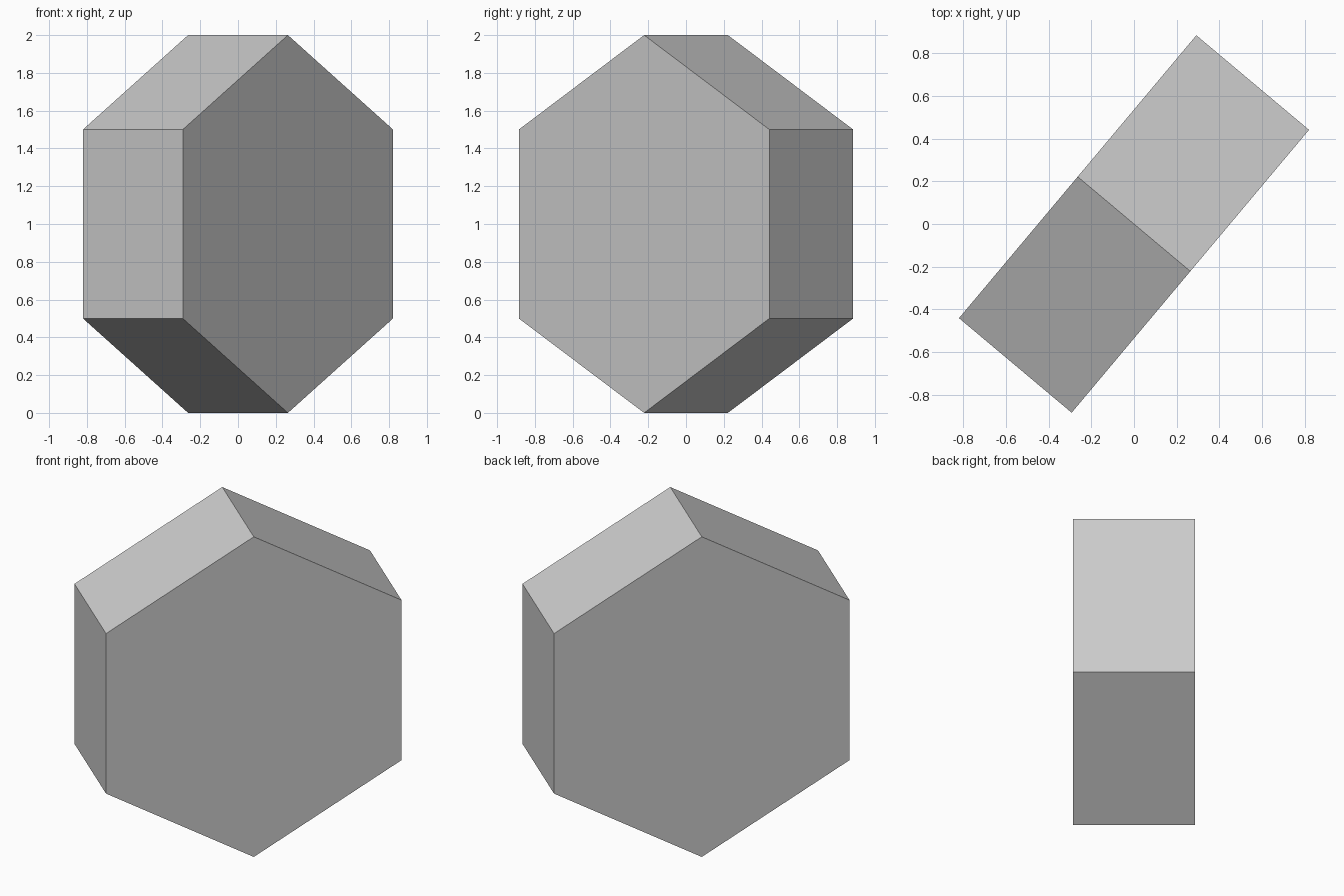
import bpy
from math import pi, radians
from mathutils import Matrix

cube = bpy.data.objects.get("Cube")
if cube:
    bpy.data.objects.remove(cube, do_unlink=True)

RADIUS = 1.0        # corner radius of the hexagon
THICKNESS = 0.69    # distance between the two hexagonal faces
TURN = radians(-40) # heading of the prism axis

# Plain grey material
grey = bpy.data.materials.new("light_grey")
grey.use_nodes = True
colour = (0.6, 0.6, 0.6, 1)
grey.diffuse_color = colour
grey.node_tree.nodes["Principled BSDF"].inputs["Base Color"].default_value = colour

# Hexagonal prism standing on one edge
bpy.ops.mesh.primitive_cylinder_add(vertices=6, radius=RADIUS, depth=THICKNESS)
prism = bpy.context.object
prism.name = prism.data.name = "hexagonal_prism"

# Start with a corner on +x, tip the axis over to x with that corner up, then turn
corner = Matrix.Rotation(pi / 2, 4, "Z")
upright = Matrix.Rotation(pi / 2, 4, "X")
heading = Matrix.Rotation(TURN + pi / 2, 4, "Z")
to_x_corner = Matrix.Identity(4)
if min(abs(v.co.x) for v in prism.data.vertices) > 0.01:
    to_x_corner = corner  # keeps a corner on the y axis
prism.data.transform(Matrix.Translation((0, 0, RADIUS)) @ heading @ upright @ to_x_corner)
prism.data.materials.append(grey)
bpy.ops.object.shade_flat()
